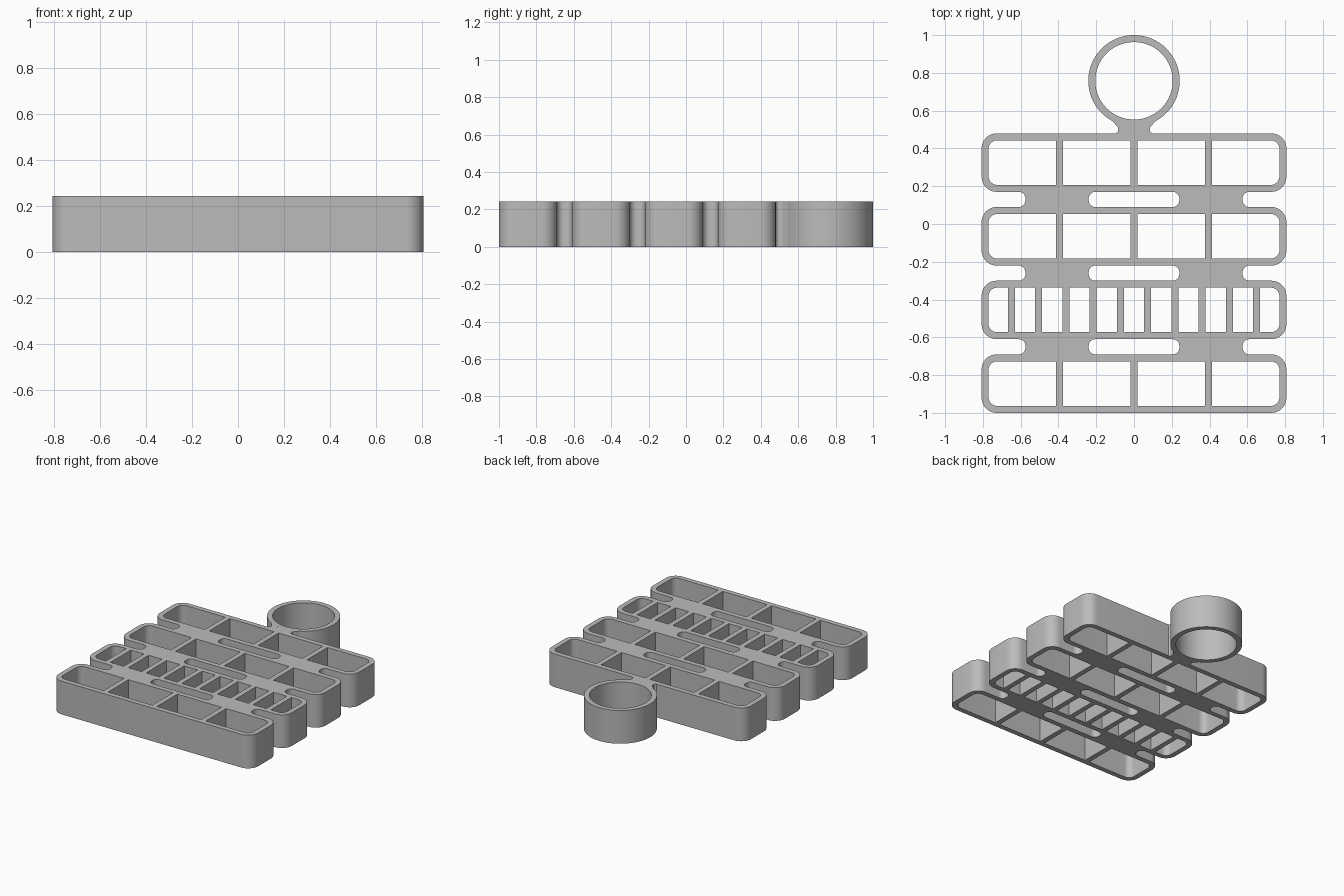
import bpy, bmesh
from math import sin, cos, pi, asin

cube = bpy.data.objects.get("Cube")
if cube:
    bpy.data.objects.remove(cube, do_unlink=True)

HEIGHT = 0.243
WALL = 0.037
HALF_W = 0.807
TRAY_D = 0.31
PITCH = 0.39
FIRST_TOP = 0.48
FILLET = 0.035
RING_Y, RING_R = 0.758, 0.242

grey = bpy.data.materials.new("plain grey")
grey.diffuse_color = (0.5, 0.5, 0.5, 1)
grey.use_nodes = True
grey.node_tree.nodes["Principled BSDF"].inputs["Base Color"].default_value = (0.5, 0.5, 0.5, 1)


def arc(cx, cy, r, a0, a1, n=8):
    return [(cx + r * cos(a0 + (a1 - a0) * i / n), cy + r * sin(a0 + (a1 - a0) * i / n))
            for i in range(n + 1)]


def rounded_rect(x0, x1, y0, y1, left=0, right=0):
    """Rectangle loop with its own corner radius at each end."""
    pts = []
    for x, y, r, a in ((x1 - right, y1 - right, right, 0), (x0 + left, y1 - left, left, pi / 2),
                       (x0 + left, y0 + left, left, pi), (x1 - right, y0 + right, right, 1.5 * pi)):
        pts += arc(x, y, r, a, a + pi / 2) if r else [(x, y)]
    return pts


def plate(name, loops):
    """Extrude an outline, with any further loops as through holes."""
    curve = bpy.data.curves.new(name, 'CURVE')
    curve.dimensions = '2D'
    curve.fill_mode = 'BOTH'
    curve.extrude = HEIGHT / 2
    for loop in loops:
        spline = curve.splines.new('POLY')
        spline.points.add(len(loop) - 1)
        for p, (x, y) in zip(spline.points, loop):
            p.co = (x, y, 0, 1)
        spline.use_cyclic_u = True
    obj = bpy.data.objects.new(name, curve)
    bpy.context.collection.objects.link(obj)
    bpy.ops.object.select_all(action='DESELECT')
    obj.select_set(True)
    bpy.context.view_layer.objects.active = obj
    bpy.ops.object.convert(target='MESH')
    obj = bpy.context.object
    bm = bmesh.new()
    bm.from_mesh(obj.data)
    bmesh.ops.remove_doubles(bm, verts=bm.verts, dist=0.0001)
    bmesh.ops.translate(bm, verts=bm.verts, vec=(0, 0, HEIGHT / 2))
    bmesh.ops.recalc_face_normals(bm, faces=bm.faces)
    bm.to_mesh(obj.data)
    bm.free()
    obj.data.materials.clear()
    obj.data.materials.append(grey)
    bpy.ops.object.shade_smooth_by_angle()
    return obj


def tray(name, top, dividers):
    """Round-cornered frame split into cells by thin dividers."""
    y0, y1 = top - TRAY_D, top
    loops = [rounded_rect(-HALF_W, HALF_W, y0, y1, 0.08, 0.08)]
    inner = HALF_W - WALL
    starts = [-inner] + [d + WALL / 2 for d in dividers]
    ends = [d - WALL / 2 for d in dividers] + [inner]
    last = len(dividers)
    for i, (a, b) in enumerate(zip(starts, ends)):
        loops.append(rounded_rect(a, b, y0 + WALL, y1 - WALL,
                                  0.045 if i == 0 else 0, 0.045 if i == last else 0))
    plate(name, loops)


# Four trays, the third with many narrow cells
wide = [-0.395, 0, 0.395]
narrow = [0.1443 * (i - 4.5) for i in range(10)]
for i, name in enumerate(("back_tray", "upper_middle_tray", "slotted_tray", "front_tray")):
    tray(name, FIRST_TOP - i * PITCH, narrow if i == 2 else wide)

# Pairs of filleted bridges between neighbouring trays
for i in range(3):
    y1 = FIRST_TOP - i * PITCH - TRAY_D
    y0 = y1 - (PITCH - TRAY_D)
    for side, s in (("right", -1), ("left", 1)):
        xi, xo = 0.24 - FILLET, 0.575 + FILLET
        outline = (arc(xo, y1 - FILLET, FILLET, pi / 2, pi) + arc(xo, y0 + FILLET, FILLET, pi, 1.5 * pi)
                   + arc(xi, y0 + FILLET, FILLET, -pi / 2, 0) + arc(xi, y1 - FILLET, FILLET, 0, pi / 2))
        plate(f"bridge_{i + 1}_{side}", [[(s * x, y) for x, y in outline]])

# Hanging ring
plate("ring", [arc(0, RING_Y, RING_R, 0, 2 * pi, 96)[:-1],
               arc(0, RING_Y, RING_R - WALL, 0, 2 * pi, 96)[:-1]])

# Neck that flares into the ring and the back tray
half = asin(0.115 / RING_R)
side = [(0.092, 0.52), (0.085, 0.511), (0.083, 0.502), (0.086, 0.49), (0.097, FIRST_TOP)]
plate("neck", [arc(0, RING_Y, RING_R, -pi / 2 - half, -pi / 2 + half, 16)
               + side + [(-x, y) for x, y in reversed(side)]])
